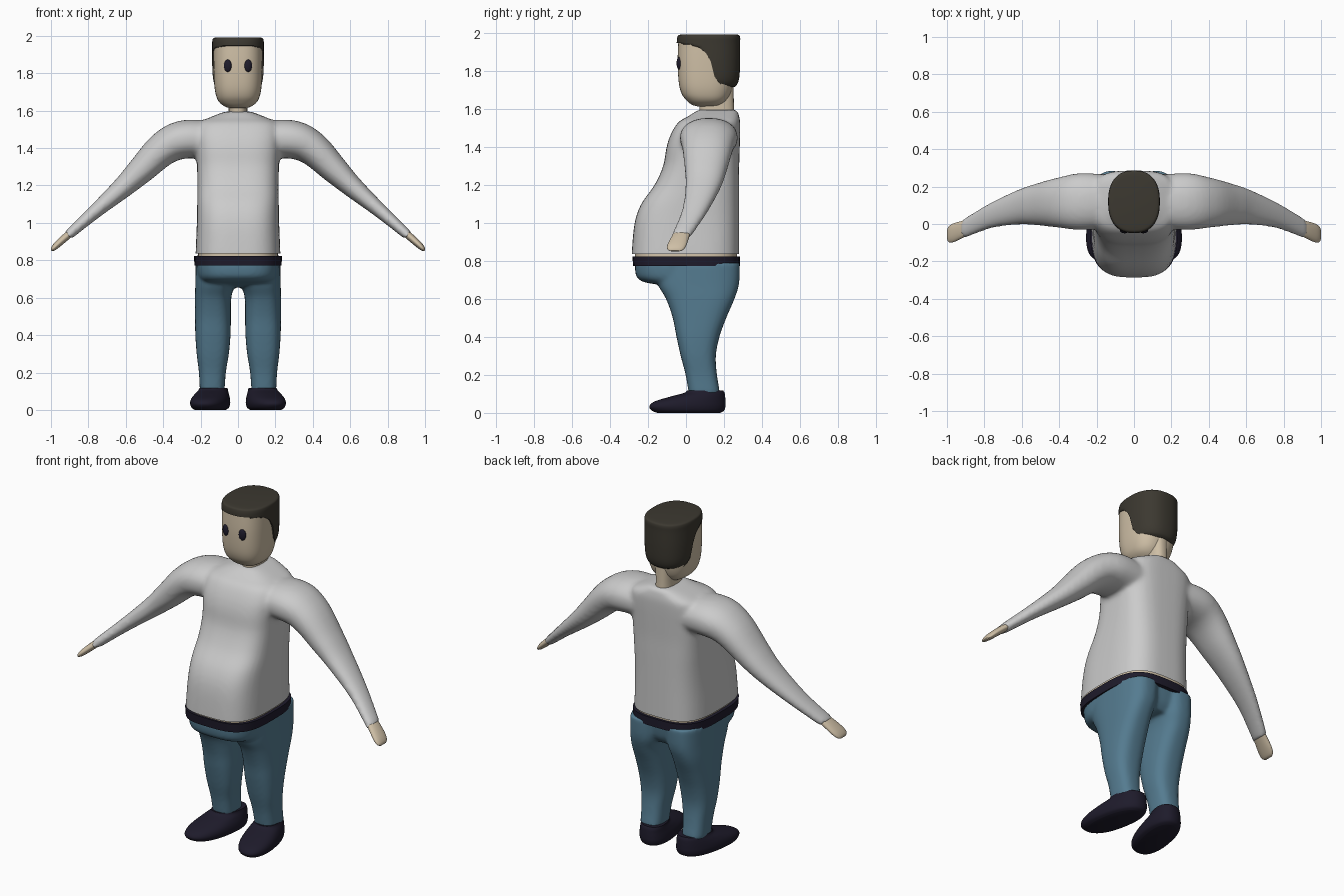
import bpy, bmesh
from math import cos, sin, pi, copysign, hypot, radians
from mathutils import Vector

if "Cube" in bpy.data.objects:
    bpy.data.objects.remove(bpy.data.objects["Cube"])


def material(name, rgb):
    m = bpy.data.materials.new(name)
    m.diffuse_color = (*rgb, 1)
    m.use_nodes = True
    m.node_tree.nodes["Principled BSDF"].inputs["Base Color"].default_value = m.diffuse_color
    return m


SKIN = material("skin", (0.62, 0.52, 0.38))
HAIR = material("dark brown", (0.045, 0.04, 0.03))
DENIM = material("denim", (0.09, 0.20, 0.28))
NAVY = material("navy", (0.013, 0.011, 0.024))


def spline(rows, k=5):
    """Catmull-Rom resampling of rows of numbers."""
    out = []
    for i in range(len(rows) - 1):
        a, b, c, d = (rows[max(0, min(len(rows) - 1, i + j))] for j in (-1, 0, 1, 2))
        for s in range(k):
            t = s / k
            out.append([q + 0.5 * t * (r - p + t * (2*p - 5*q + 4*r - w + t * (3*(q - r) + w - p)))
                        for p, q, r, w in zip(a, b, c, d)])
    return out + [list(rows[-1])]


def ring(c, u, v, n, count=48):
    """Superellipse around c with half axes u and v."""
    pts = []
    for i in range(count):
        a = 2 * pi * i / count
        x, y = (copysign(abs(f) ** (2 / n), f) for f in (cos(a), sin(a)))
        pts.append(Vector(c) + Vector(u) * x + Vector(v) * y)
    return pts


def stack(rows, n=2.5, k=5):
    """Horizontal rings from rows of (z, centre x, half width, front y, back y)."""
    return [ring((x, (f + b) / 2, z), (w, 0, 0), (0, (b - f) / 2, 0), n)
            for z, x, w, f, b in spline(rows, k)]


def limb(rows, n=2.2):
    """Rings along a path, rows of (x, y, z, thickness, half depth)."""
    rows, out = spline(rows), []
    for i, (x, y, z, a, b) in enumerate(rows):
        p, q = rows[max(0, i - 1)], rows[min(len(rows) - 1, i + 1)]
        tx, tz = q[0] - p[0], q[2] - p[2]
        s = a / hypot(tx, tz)
        out.append(ring((x, y, z), (-tz * s, 0, tx * s), (0, b, 0), n))
    return out


def flip(rings):
    return [[Vector((-p.x, p.y, p.z)) for p in r] for r in rings]


def build(name, lofts, mat=None, mirror=False):
    """Skin each stack of rings into a closed smooth body."""
    bm = bmesh.new()
    for rings in lofts:
        vs = [[bm.verts.new(p) for p in r] for r in rings]
        n = len(vs[0])
        for r, s in zip(vs, vs[1:]):
            for i in range(n):
                bm.faces.new((r[i], r[(i + 1) % n], s[(i + 1) % n], s[i]))
        bm.faces.new(vs[0][::-1])
        bm.faces.new(vs[-1])
    bmesh.ops.recalc_face_normals(bm, faces=bm.faces)
    me = bpy.data.meshes.new(name)
    bm.to_mesh(me)
    bm.free()
    ob = bpy.data.objects.new(name, me)
    bpy.context.collection.objects.link(ob)
    if mat:
        me.materials.append(mat)
    if mirror:
        ob.modifiers.new("mirror", 'MIRROR')
    for o in bpy.context.selected_objects:
        o.select_set(False)
    ob.select_set(True)
    bpy.context.view_layer.objects.active = ob
    bpy.ops.object.shade_smooth_by_angle(angle=radians(50))
    return ob


def fuse(ob, voxel, rounds, cut=None, mat=None):
    """Blend overlapping bodies into one skin, optionally cut open below a height."""
    r = ob.modifiers.new("remesh", 'REMESH')
    r.mode, r.voxel_size, r.use_smooth_shade = 'VOXEL', voxel, True
    s = ob.modifiers.new("smooth", 'SMOOTH')
    s.factor, s.iterations = 0.5, rounds
    me = bpy.data.meshes.new_from_object(ob.evaluated_get(bpy.context.evaluated_depsgraph_get()))
    ob.modifiers.clear()
    ob.data = me
    bm = bmesh.new()
    bm.from_mesh(me)
    if cut:
        bmesh.ops.bisect_plane(bm, geom=bm.verts[:] + bm.edges[:] + bm.faces[:],
                               plane_co=(0, 0, cut), plane_no=(0, 0, 1), clear_inner=True)
    for f in bm.faces:
        f.smooth = True
        f.material_index = 0
    bm.to_mesh(me)
    bm.free()
    me.materials.clear()
    if mat:
        me.materials.append(mat)


# Shirt: torso and two sleeves, open at the hem
torso = stack([(0.77, 0, .228, -.287, .28), (0.85, 0, .226, -.285, .28), (1.0, 0, .22, -.27, .28),
               (1.1, 0, .218, -.235, .28), (1.2, 0, .217, -.165, .28), (1.3, 0, .219, -.12, .28),
               (1.4, 0, .225, -.102, .283), (1.47, 0, .23, -.078, .285), (1.53, 0, .215, -.04, .285),
               (1.56, 0, .16, .01, .28), (1.595, 0, .07, .065, .27)], 3.2)
sleeve = limb([(.10, .12, 1.44, .10, .14), (.28, .12, 1.447, .103, .152), (.395, .115, 1.40, .092, .135),
               (.515, .105, 1.285, .074, .112), (.615, .09, 1.19, .057, .093),
               (.765, .045, 1.06, .038, .068), (.91, -.025, .932, .026, .053)])
fuse(build("shirt", [torso, sleeve, flip(sleeve)]), 0.012, 8, cut=0.835)

# Hands
build("hand", [limb([(.87, -.01, .965, .018, .04), (.92, -.03, .925, .02, .046),
                     (.965, -.047, .885, .018, .05), (.988, -.055, .862, .013, .043),
                     (.998, -.056, .852, .004, .025)])], SKIN, True)

# Waist showing under the hem, and belt
build("waist", [stack([(.79, 0, .218, -.27, .27), (.87, 0, .212, -.268, .268)], 3.2)], SKIN)
build("belt", [stack([(.772, 0, .233, -.278, .284), (.822, 0, .235, -.282, .284)], 3.2, 1)], NAVY)

# Jeans: hips with hanging belly, and two legs
hips = stack([(.655, 0, .15, -.05, .22), (.675, 0, .18, -.15, .235), (.69, 0, .20, -.225, .245),
              (.72, 0, .215, -.262, .255), (.79, 0, .224, -.27, .265)], 3)
leg = stack([(.10, .138, .066, .015, .18), (.2, .137, .072, -.002, .163), (.3, .135, .086, -.028, .157),
             (.4, .134, .094, -.05, .176), (.5, .134, .096, -.07, .212), (.6, .133, .097, -.105, .255),
             (.68, .122, .106, -.15, .279), (.79, .117, .110, -.17, .284)], 2.7)
fuse(build("jeans", [hips, leg, flip(leg)]), 0.010, 7, mat=DENIM)

# Shoes, toes turned slightly outward
shoe = stack([(0, .14, .075, -.15, .18), (.012, .14, .092, -.18, .2), (.035, .14, .099, -.193, .208),
              (.06, .14, .096, -.165, .208), (.085, .14, .086, -.085, .206), (.105, .139, .076, -.01, .203),
              (.118, .138, .072, .005, .196)], 2.3)
for r in shoe:
    for p in r:
        p.x -= 0.17 * (p.y - 0.06)
build("shoe", [shoe], NAVY, True)

# Neck and head
build("neck", [stack([(1.53, 0, .055, .075, .255), (1.61, 0, .05, .07, .252), (1.76, 0, .055, .07, .25)])], SKIN)
build("head", [stack([(1.613, 0, .04, .06, .17), (1.622, 0, .07, .03, .19), (1.645, 0, .10, .002, .215),
                      (1.68, 0, .117, -.023, .235), (1.74, 0, .127, -.038, .25), (1.85, 0, .131, -.044, .262),
                      (1.96, 0, .131, -.04, .265)], 2.6)], SKIN)

# Hair: full cap on top, cut back behind the temples lower down
hair = stack([(1.715, 0, .095, 0, .255), (1.73, 0, .120, -.03, .27), (1.77, 0, .133, -.045, .281),
              (1.85, 0, .138, -.049, .285), (1.94, 0, .138, -.049, .285), (1.975, 0, .137, -.046, .285),
              (1.988, 0, .130, -.038, .278), (1.992, 0, .11, -.015, .258)], 2.4, 8)
hairline = [(1.715, .2), (1.735, .175), (1.77, .15), (1.85, .13), (1.895, .105),
            (1.925, .065), (1.937, .01), (1.945, -.06), (2.1, -.06)]
for r in hair:
    z = r[0].z
    for (z0, y0), (z1, y1) in zip(hairline, hairline[1:]):
        if z0 <= z <= z1:
            limit = y0 + (y1 - y0) * (z - z0) / (z1 - z0)
    for p in r:
        p.y = max(p.y, limit)
build("hair", [hair], HAIR)

# Eyes
for side in (-1, 1):
    bpy.ops.mesh.primitive_uv_sphere_add(segments=24, ring_count=12, radius=1,
                                         location=(side * .055, -.037, 1.84),
                                         rotation=(0, 0, side * 0.25))
    eye = bpy.context.object
    eye.name = "eye"
    eye.scale = (.021, .012, .033)
    eye.data.materials.append(NAVY)
    bpy.ops.object.shade_smooth()
